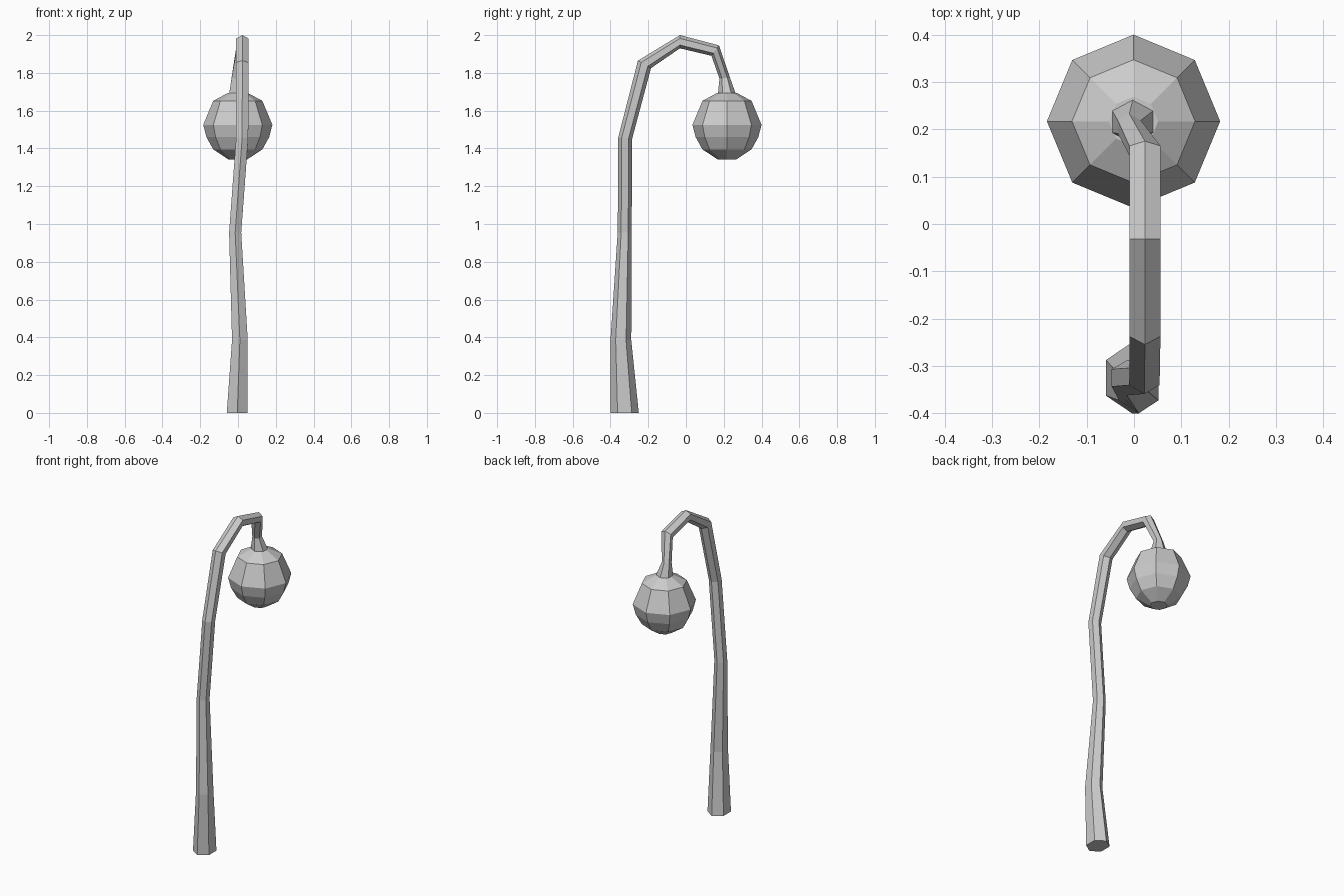
import bpy, bmesh
from math import sin, cos, pi, radians
from mathutils import Vector

if "Cube" in bpy.data.objects:
    bpy.data.objects.remove(bpy.data.objects["Cube"])


def loft(name, rings):
    """Bridge equal-sided rings of points and cap both ends."""
    bm = bmesh.new()
    loops = [[bm.verts.new(p) for p in ring] for ring in rings]
    n = len(loops[0])
    for a, b in zip(loops, loops[1:]):
        for i in range(n):
            j = (i + 1) % n
            bm.faces.new((a[i], a[j], b[j], b[i]))
    bm.faces.new(loops[0][::-1])
    bm.faces.new(loops[-1])
    bmesh.ops.recalc_face_normals(bm, faces=bm.faces)
    mesh = bpy.data.meshes.new(name)
    bm.to_mesh(mesh)
    bm.free()
    ob = bpy.data.objects.new(name, mesh)
    bpy.context.collection.objects.link(ob)
    return ob


def ring(center, r_side, r_perp, tilt, sides):
    """Polygon ring whose plane leans by tilt degrees towards +y."""
    t = radians(tilt)
    perp = Vector((0, cos(t), -sin(t)))
    side = Vector((1, 0, 0))
    return [Vector(center) + side * r_side * sin(2 * pi * i / sides)
            + perp * r_perp * cos(2 * pi * i / sides) for i in range(sides)]


# Hooked six-sided stalk: centre, side radius, bend-plane radius, tilt
stalk_path = [
    ((-0.004, -0.325, 0.00), 0.064, 0.075, 0),
    ((0.010, -0.345, 0.385), 0.048, 0.055, 0),
    ((-0.015, -0.325, 0.955), 0.037, 0.037, 0),
    ((0.022, -0.322, 1.455), 0.037, 0.037, 5),
    ((0.023, -0.220, 1.845), 0.038, 0.040, 30),
    ((0.023, -0.032, 1.965), 0.038, 0.035, 90),
    ((0.023, 0.155, 1.918), 0.038, 0.034, 126),
    ((-0.010, 0.205, 1.772), 0.028, 0.028, 175),
    ((-0.002, 0.217, 1.685), 0.052, 0.048, 180),
]
loft("stalk", [ring(c, a, b, t, 6) for c, a, b, t in stalk_path])

# Hanging eight-sided bulb: radius, height
bulb_profile = [(0.050, 1.342), (0.130, 1.395), (0.166, 1.46), (0.183, 1.525),
                (0.130, 1.652), (0.052, 1.694)]
loft("hanging_bulb",
     [ring((-0.001, 0.217, z), r, r, 0, 8) for r, z in bulb_profile])
